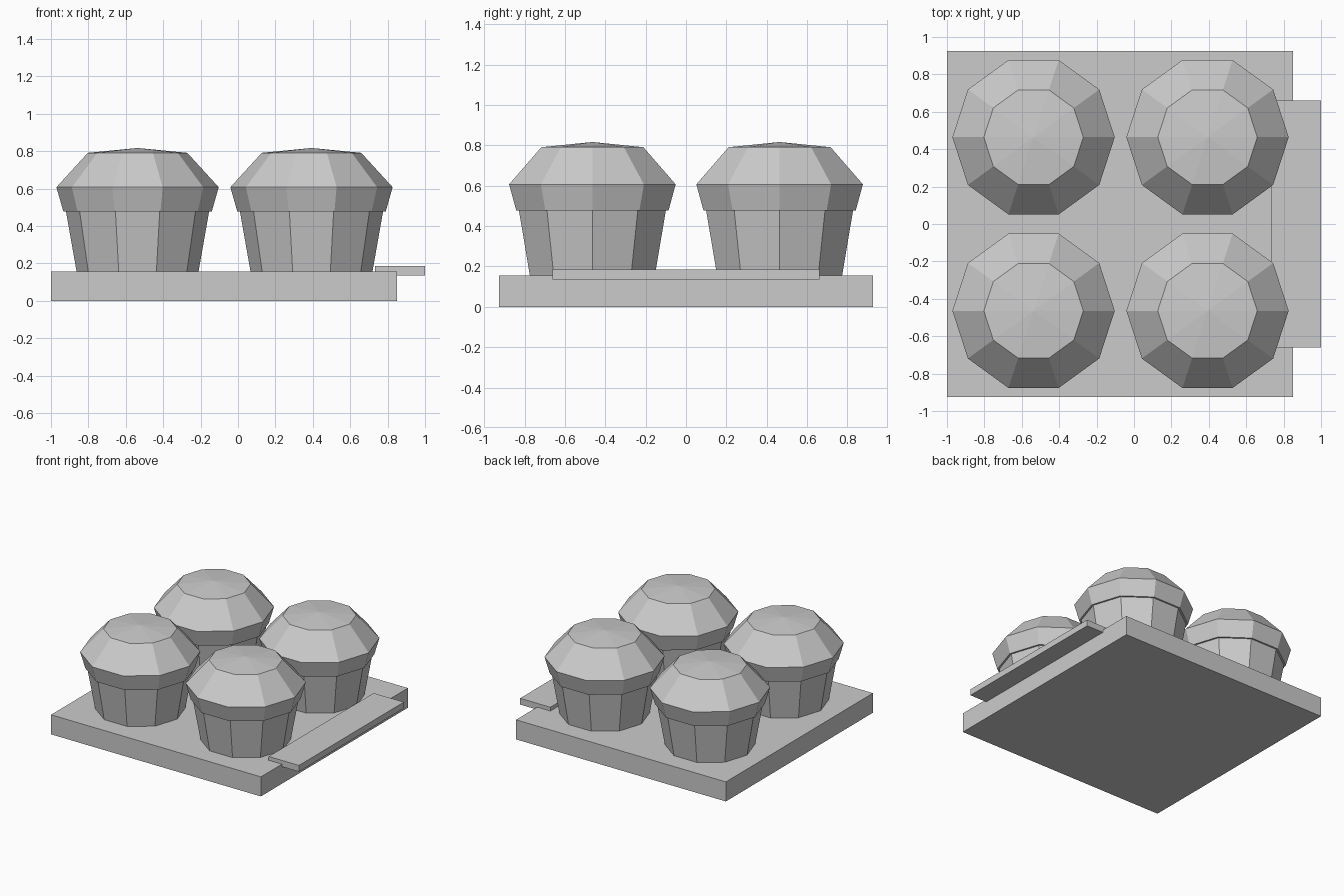
import bpy, bmesh
from math import cos, sin, tau

if "Cube" in bpy.data.objects:
    bpy.data.objects.remove(bpy.data.objects["Cube"])

SIDES = 10
TRAY_TOP = 0.156


def make_object(name, bm):
    bmesh.ops.recalc_face_normals(bm, faces=bm.faces)
    mesh = bpy.data.meshes.new(name)
    bm.to_mesh(mesh)
    bm.free()
    obj = bpy.data.objects.new(name, mesh)
    bpy.context.collection.objects.link(obj)
    return obj


def box(name, lo, hi):
    bm = bmesh.new()
    bmesh.ops.create_cube(bm, size=1)
    for v in bm.verts:
        v.co = [(a + b) / 2 + c * (b - a) for a, b, c in zip(lo, hi, v.co)]
    return make_object(name, bm)


def lathe(name, profile, centre, apex=None):
    """Ten-sided solid from (radius, z) rings, closed by a flat cap or an apex."""
    bm = bmesh.new()
    rings = [[bm.verts.new((r * cos(tau * i / SIDES), r * sin(tau * i / SIDES), z))
              for i in range(SIDES)] for r, z in profile]
    bm.faces.new(rings[0])
    for a, b in zip(rings, rings[1:]):
        for i in range(SIDES):
            j = (i + 1) % SIDES
            bm.faces.new((a[i], a[j], b[j], b[i]))
    if apex is None:
        bm.faces.new(rings[-1])
    else:
        tip = bm.verts.new((0, 0, apex))
        for i in range(SIDES):
            bm.faces.new((rings[-1][i], rings[-1][(i + 1) % SIDES], tip))
    obj = make_object(name, bm)
    obj.location = (*centre, 0)
    return obj


# Tray and the label strip overhanging its right edge
box("tray", (-1, -0.926, 0), (0.85, 0.926, TRAY_TOP))
box("label_strip", (0.733, -0.661, 0.136), (1, 0.661, 0.186))

# Four muffins: tapered paper cup with a domed top
for side, x in (("left", -0.537), ("right", 0.393)):
    for row, y in (("front", -0.464), ("back", 0.464)):
        lathe(f"cup_{row}_{side}", [(0.326, TRAY_TOP), (0.383, 0.479)], (x, y))
        lathe(f"muffin_top_{row}_{side}",
              [(0.397, 0.478), (0.434, 0.607), (0.266, 0.791)], (x, y), apex=0.817)
